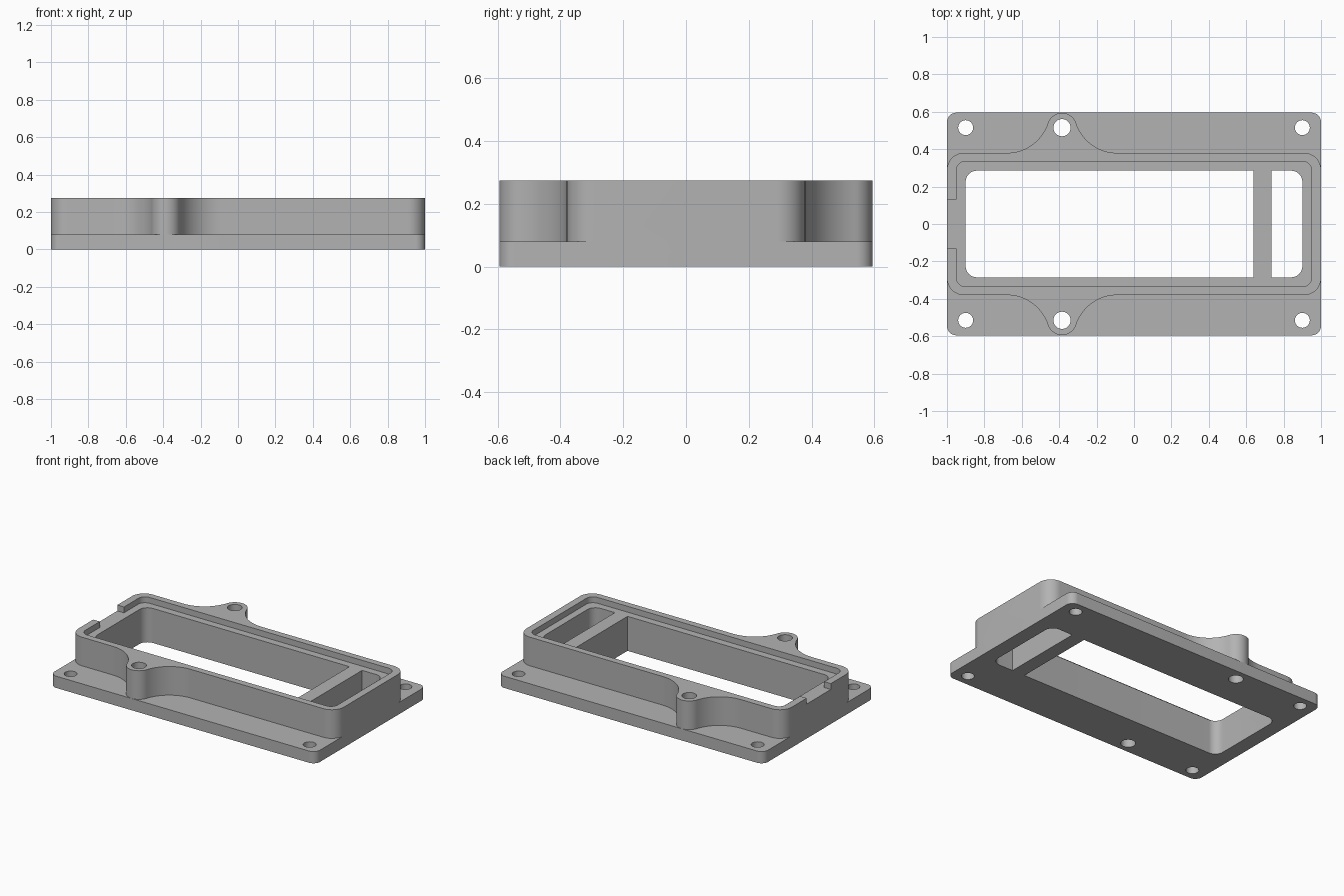
import bpy
import bmesh
from math import cos, sin, pi, atan2, sqrt, radians

if "Cube" in bpy.data.objects:
    bpy.data.objects.remove(bpy.data.objects["Cube"], do_unlink=True)

grey = bpy.data.materials.new("plain grey")
grey.use_nodes = True
colour = (0.45, 0.45, 0.45, 1)
grey.diffuse_color = colour
grey.node_tree.nodes["Principled BSDF"].inputs["Base Color"].default_value = colour

BASE_TOP, LEDGE, TOP = 0.08, 0.235, 0.275
BOSS_X, HOLE_Y = -0.385, 0.515


def arc(cx, cy, r, start, end, steps=12):
    return [(cx + r * cos(start + (end - start) * i / steps),
             cy + r * sin(start + (end - start) * i / steps)) for i in range(steps + 1)]


def rounded(x0, x1, y0, y1, r):
    """Counter-clockwise rectangle with round corners."""
    return (arc(x1 - r, y0 + r, r, -pi / 2, 0) + arc(x1 - r, y1 - r, r, 0, pi / 2)
            + arc(x0 + r, y1 - r, r, pi / 2, pi) + arc(x0 + r, y0 + r, r, pi, 1.5 * pi))


def housing_outline():
    """Rounded box whose long sides flare out into a screw boss."""
    half, corner, boss, reach = 0.38, 0.09, 0.079, 0.295
    rise = HOLE_Y - half
    flare = (reach ** 2 + rise ** 2 - boss ** 2) / (2 * (boss + rise))
    tilt = atan2(flare - rise, reach)
    cy = half + flare
    back = (arc(1 - corner, half - corner, corner, 0, pi / 2)
            + arc(BOSS_X + reach, cy, flare, -pi / 2, -pi + tilt, 20)
            + arc(BOSS_X, HOLE_Y, boss, tilt, pi - tilt, 24)[1:-1]
            + arc(BOSS_X - reach, cy, flare, -tilt, -pi / 2, 20)
            + arc(corner - 1, half - corner, corner, pi / 2, pi))
    return back + [(x, -y) for x, y in reversed(back)]


def prism(name, outline, z0, z1):
    """Solid made by raising a flat outline."""
    bm = bmesh.new()
    face = bm.faces.new([bm.verts.new((x, y, z0)) for x, y in outline])
    raised = bmesh.ops.extrude_face_region(bm, geom=[face])["geom"]
    bmesh.ops.translate(bm, vec=(0, 0, z1 - z0),
                        verts=[v for v in raised if isinstance(v, bmesh.types.BMVert)])
    bmesh.ops.recalc_face_normals(bm, faces=bm.faces)
    mesh = bpy.data.meshes.new(name)
    bm.to_mesh(mesh)
    bm.free()
    mesh.materials.append(grey)
    obj = bpy.data.objects.new(name, mesh)
    bpy.context.collection.objects.link(obj)
    return obj


def combine(target, tool, operation):
    mod = target.modifiers.new(operation, "BOOLEAN")
    mod.operation, mod.solver, mod.object = operation, "EXACT", tool
    bpy.context.view_layer.objects.active = target
    bpy.ops.object.modifier_apply(modifier=mod.name)
    bpy.data.objects.remove(tool, do_unlink=True)


# Flanged base with the raised housing on it
frame = prism("mounting_frame", rounded(-1, 1, -0.595, 0.595, 0.05), 0, BASE_TOP)
combine(frame, prism("housing", housing_outline(), BASE_TOP, TOP), "UNION")

# Lid recess and the cable notch in the left end
combine(frame, prism("lid_recess", rounded(-0.95, 0.95, -0.335, 0.335, 0.05), LEDGE, TOP + 0.1),
        "DIFFERENCE")
notch = [(-1.1, -0.13), (-0.9, -0.13), (-0.9, 0.13), (-1.1, 0.13)]
combine(frame, prism("notch", notch, LEDGE, TOP + 0.1), "DIFFERENCE")

# Through window, then the bar across it
combine(frame, prism("window", rounded(-0.9, 0.9, -0.285, 0.285, 0.06), -0.1, TOP), "DIFFERENCE")
bar = [(0.64, -0.285), (0.735, -0.285), (0.735, 0.285), (0.64, 0.285)]
combine(frame, prism("cross_bar", bar, 0, LEDGE), "UNION")

# Screw holes in the flange corners and the bosses
for side in (-1, 1):
    for x, radius in ((-0.9, 0.04), (BOSS_X, 0.046), (0.9, 0.04)):
        hole = arc(x, side * HOLE_Y, radius, 0, 2 * pi, 32)[:-1]
        combine(frame, prism("screw_hole", hole, -0.1, TOP + 0.1), "DIFFERENCE")

bpy.ops.object.select_all(action="DESELECT")
frame.select_set(True)
bpy.context.view_layer.objects.active = frame
bpy.ops.object.shade_smooth_by_angle(angle=radians(30))
